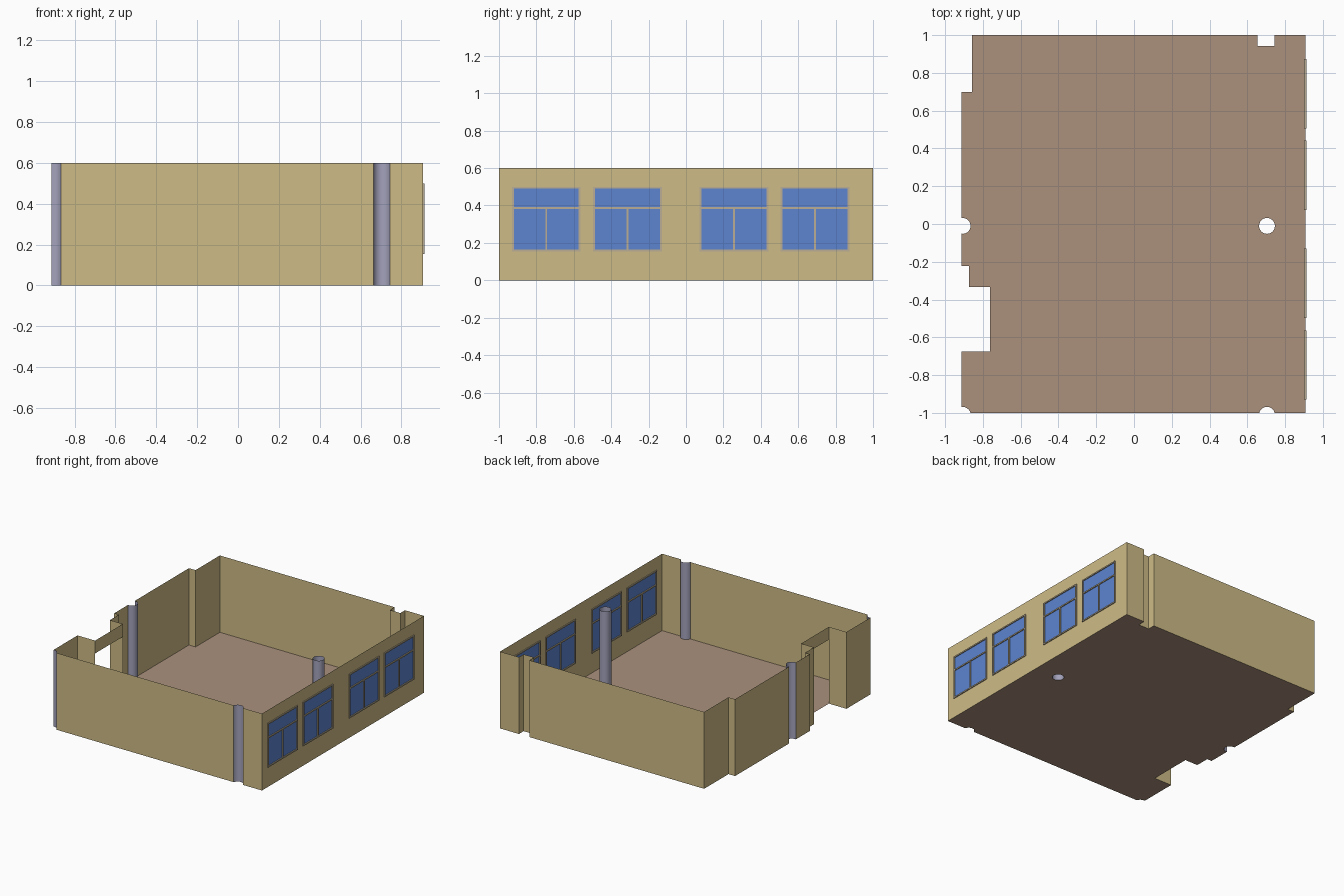
import bpy, bmesh, math
from mathutils import Vector

if "Cube" in bpy.data.objects:
    bpy.data.objects.remove(bpy.data.objects["Cube"])

H = 0.6            # wall height
R = 0.042          # column radius
XL, XR = -0.914, 0.907
SEG = 24


def material(name, srgb):
    m = bpy.data.materials.new(name)
    lin = [((c / 255 + 0.055) / 1.055) ** 2.4 for c in srgb]
    m.diffuse_color = (*lin, 1)
    m.use_nodes = True
    m.node_tree.nodes["Principled BSDF"].inputs["Base Color"].default_value = m.diffuse_color
    return m


WALL = material("tan_wall", (206, 187, 134))
FLOOR = material("brown_floor", (171, 145, 125))
COLUMN = material("grey_violet_column", (163, 162, 187))
GLASS = material("blue_glass", (93, 132, 208))
FRAME = material("beige_frame", (186, 174, 148))


def finish(name, bm, mat, smooth=False):
    bmesh.ops.remove_doubles(bm, verts=bm.verts, dist=1e-5)
    me = bpy.data.meshes.new(name)
    bm.to_mesh(me)
    bm.free()
    me.materials.append(mat)
    if smooth:
        me.shade_smooth()
    ob = bpy.data.objects.new(name, me)
    bpy.context.collection.objects.link(ob)
    return ob


def quad(bm, pts):
    bm.faces.new([bm.verts.new(p) for p in pts])


def strip(bm, pts, z0=0.0):
    """Upright sheet along a floor path."""
    for (ax, ay), (bx, by) in zip(pts, pts[1:]):
        quad(bm, [(ax, ay, z0), (bx, by, z0), (bx, by, H), (ax, ay, H)])


def arc(cx, cy, a0, a1):
    n = max(4, round(abs(a1 - a0) / 360 * SEG))
    angs = [math.radians(a0 + (a1 - a0) * i / n) for i in range(n + 1)]
    return [(cx + R * math.cos(a), cy + R * math.sin(a)) for a in angs]


def box(bm, lo, hi):
    lo, hi = Vector(lo), Vector(hi)
    vs = bmesh.ops.create_cube(bm, size=1)["verts"]
    for v in vs:
        v.co = Vector([(lo[i] + hi[i]) / 2 + v.co[i] * (hi[i] - lo[i]) for i in range(3)])


# Column niches in the outline
dy = math.degrees(math.asin(0.01 / R))
dx = math.degrees(math.acos((XL + 0.907) / R))
corner_arc = arc(-0.907, -1.01, dx, dy)
front_arc = arc(0.704, -1.01, 180 - dy, dy)
left_arc = arc(-0.907, -0.01, dx, -dx)
middle_ring = arc(0.704, -0.01, 0, 360)

# Wall runs between the niches, counter-clockwise from the front left
front_run = [corner_arc[-1], front_arc[0]]
front_end = [front_arc[-1], (XR, -1)]
back_run = [(XR, 1), (0.743, 1), (0.743, 0.942), (0.653, 0.942), (0.653, 1),
            (-0.857, 1), (-0.857, 0.70), (XL, 0.70), left_arc[0]]
left_run = [left_arc[-1], (XL, -0.222), (-0.873, -0.222), (-0.873, -0.333), (-0.762, -0.333)]
door_run = [(-0.762, -0.333), (-0.762, -0.675)]
left_end = [door_run[-1], (XL, -0.675), corner_arc[0]]

for name, runs in (("front_wall", (front_run, front_end)), ("back_wall", (back_run,)),
                   ("left_wall", (left_run, left_end))):
    bm = bmesh.new()
    for r in runs:
        strip(bm, r)
    finish(name, bm, WALL)

# Header over the open doorway
bm = bmesh.new()
strip(bm, door_run, 0.5)
finish("door_header", bm, WALL)

# Columns
for name, path in (("corner_column", corner_arc), ("front_column", front_arc),
                   ("left_column", left_arc), ("middle_column", middle_ring)):
    bm = bmesh.new()
    strip(bm, path)
    finish(name, bm, COLUMN, True)

# Floor with a round hole for the middle column
outline = (corner_arc + front_run + front_arc + front_end + back_run
           + left_arc + left_run + door_run + left_end[:-1])
bm = bmesh.new()
for loop in (outline, middle_ring):
    pts = [p for i, p in enumerate(loop) if math.dist(p, loop[i - 1]) > 1e-5]
    vs = [bm.verts.new((x, y, 0)) for x, y in pts]
    for i, v in enumerate(vs):
        bm.edges.new((vs[i - 1], v))
bmesh.ops.triangle_fill(bm, use_beauty=True, edges=bm.edges[:], normal=(0, 0, 1))
for f in bm.faces:
    f.normal_update()
    if f.normal.z < 0:
        f.normal_flip()
finish("floor", bm, FLOOR)

# Right wall with four window openings
windows = [(-0.93, -0.564), (-0.497, -0.129), (0.073, 0.441), (0.506, 0.873)]
Z0, Z1, ZT = 0.155, 0.5, 0.386
ys = [-1] + [y for w in windows for y in w] + [1]
zs = [0, Z0, Z1, H]
bm = bmesh.new()
for i, (a, b) in enumerate(zip(ys, ys[1:])):
    for j, (c, d) in enumerate(zip(zs, zs[1:])):
        if not (i % 2 == 1 and j == 1):
            quad(bm, [(XR, a, c), (XR, b, c), (XR, b, d), (XR, a, d)])
finish("right_wall", bm, WALL)

# Window frames and glass
T = 0.01
for n, (a, b) in enumerate(windows, 1):
    mid = (a + b) / 2
    bars = [(a, a + T, Z0, Z1), (b - T, b, Z0, Z1),
            (a + T, b - T, Z0, Z0 + T), (a + T, b - T, Z1 - T, Z1),
            (a + T, b - T, ZT - T / 2, ZT + T / 2),
            (mid - T / 2, mid + T / 2, Z0 + T, ZT - T / 2)]
    bm = bmesh.new()
    for y0, y1, z0, z1 in bars:
        box(bm, (XR - 0.007, y0, z0), (XR + 0.007, y1, z1))
    finish(f"window_frame_{n}", bm, FRAME)
    bm = bmesh.new()
    quad(bm, [(XR, a, Z0), (XR, b, Z0), (XR, b, Z1), (XR, a, Z1)])
    finish(f"window_glass_{n}", bm, GLASS)
